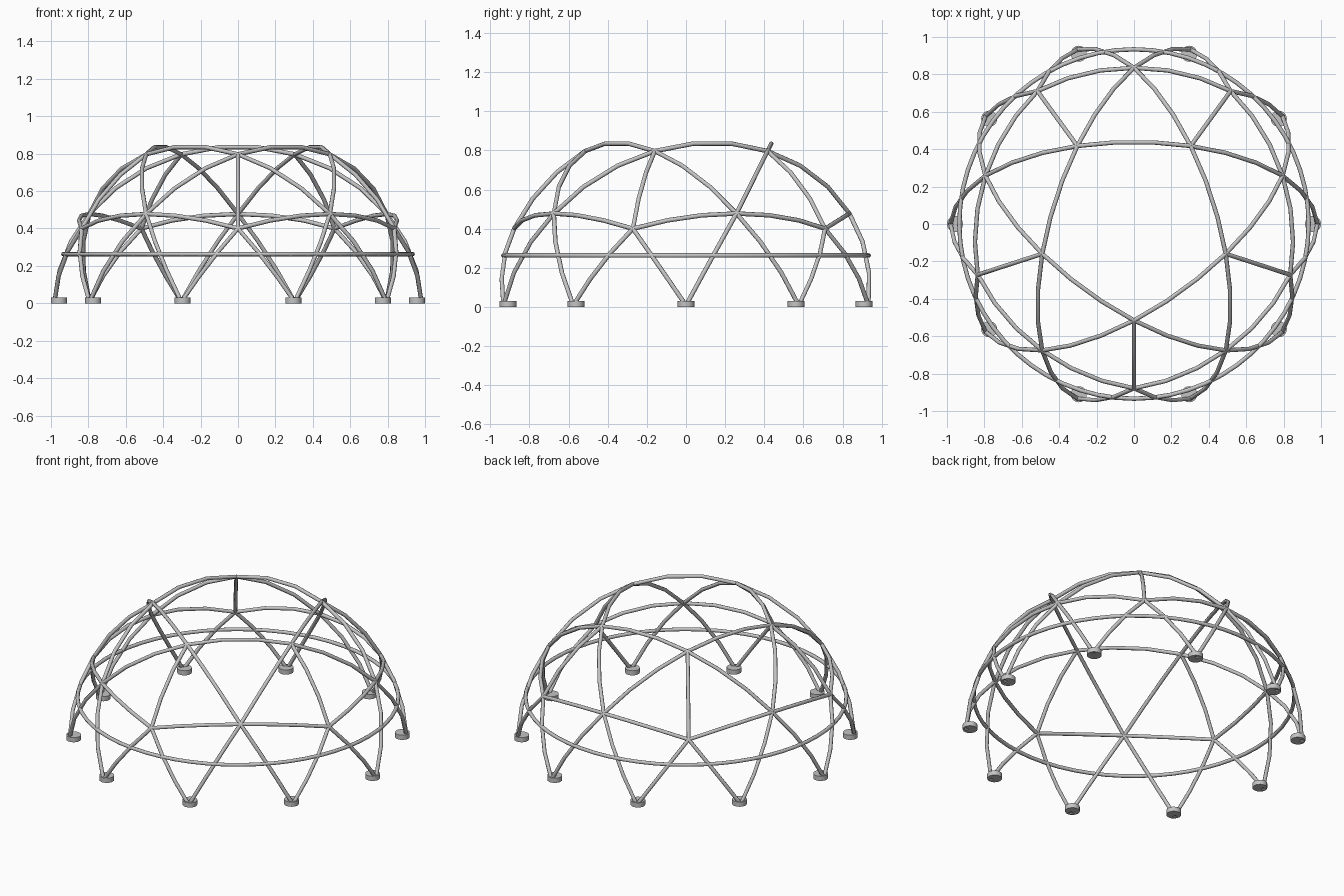
import bpy, bmesh
from math import sin, cos, pi, radians, sqrt
from mathutils import Vector

cube = bpy.data.objects.get("Cube")
if cube:
    bpy.data.objects.remove(cube, do_unlink=True)

R = 0.982            # dome sphere radius
DROP = 0.039         # sphere centre lies this far below the ground
PIPE = 0.0115

steel = bpy.data.materials.new("galvanised steel")
steel.use_nodes = True
grey = (0.55, 0.55, 0.55, 1)
steel.diffuse_color = grey
steel.node_tree.nodes["Principled BSDF"].inputs["Base Color"].default_value = grey


def on_sphere(angle, height):
    """Point on the dome at an angle in degrees and a height share of R."""
    r, a = R * sqrt(1 - height * height), radians(angle)
    return Vector((r * cos(a), r * sin(a), R * height))


def finish(obj, sharp):
    """Assign the material, turn curves into meshes and smooth the shading."""
    obj.data.materials.append(steel)
    bpy.ops.object.select_all(action='DESELECT')
    obj.select_set(True)
    bpy.context.view_layer.objects.active = obj
    if obj.type == 'CURVE':
        bpy.ops.object.convert(target='MESH')
    bpy.ops.object.shade_smooth_by_angle(angle=radians(sharp))


def pipes(name, pairs, steps=3):
    """Bent pipes following great circles between pairs of joints."""
    curve = bpy.data.curves.new(name, 'CURVE')
    curve.dimensions = '3D'
    curve.bevel_depth = PIPE
    curve.bevel_resolution = 2
    curve.use_fill_caps = True
    for a, b in pairs:
        spline = curve.splines.new('POLY')
        spline.points.add(steps)
        for i, p in enumerate(spline.points):
            v = a.normalized().slerp(b.normalized(), i / steps) * R
            p.co = (v.x, v.y, v.z - DROP, 1)
    obj = bpy.data.objects.new(name, curve)
    bpy.context.collection.objects.link(obj)
    finish(obj, 50)


# Joints of the icosahedral frame
top = [on_sphere(-90 + 72 * k, 0.851) for k in range(5)]
low = [on_sphere(-90 + 36 * k, 0.526 if k % 2 else 0.447) for k in range(10)]
base = [on_sphere(-72 + 36 * k, DROP / R + 0.008) for k in range(10)]

# Pipe groups
pipes("crown_pipes", [(top[k], top[(k + 1) % 5]) for k in range(5)])
pipes("upper_pipes", [(top[k], low[(2 * k + d) % 10])
                      for k in range(5) for d in (-1, 0, 1)])
pipes("middle_ring_pipes", [(low[k], low[(k + 1) % 10]) for k in range(10)])
pipes("leg_pipes", [(low[k], base[(k + d) % 10])
                    for k in range(10) for d in (-1, 0)])

# Horizontal hoop round the legs
bpy.ops.mesh.primitive_torus_add(major_radius=0.934, minor_radius=PIPE,
                                 major_segments=60, minor_segments=8,
                                 location=(0, 0, 0.263))
hoop = bpy.context.object
hoop.name = "lower_hoop"
finish(hoop, 50)


def foot(name, angle, sides=20):
    """Disc with a socket hole set slightly outward."""
    bm = bmesh.new()
    a = radians(angle)

    def loop(radius, dist, z):
        return [bm.verts.new((dist * cos(a) + radius * cos(2 * pi * i / sides),
                              dist * sin(a) + radius * sin(2 * pi * i / sides), z))
                for i in range(sides)]

    loops = [loop(0.043, 0.957, 0), loop(0.043, 0.957, 0.03),
             loop(0.012, 0.98, 0.03), loop(0.012, 0.98, 0)]
    for n in range(4):
        p, q = loops[n], loops[(n + 1) % 4]
        for i in range(sides):
            j = (i + 1) % sides
            bm.faces.new((p[i], p[j], q[j], q[i]))
    bmesh.ops.recalc_face_normals(bm, faces=bm.faces)
    mesh = bpy.data.meshes.new(name)
    bm.to_mesh(mesh)
    bm.free()
    obj = bpy.data.objects.new(name, mesh)
    bpy.context.collection.objects.link(obj)
    finish(obj, 40)


# Feet
for k in range(10):
    foot(f"foot_{k + 1}", 36 * k)
